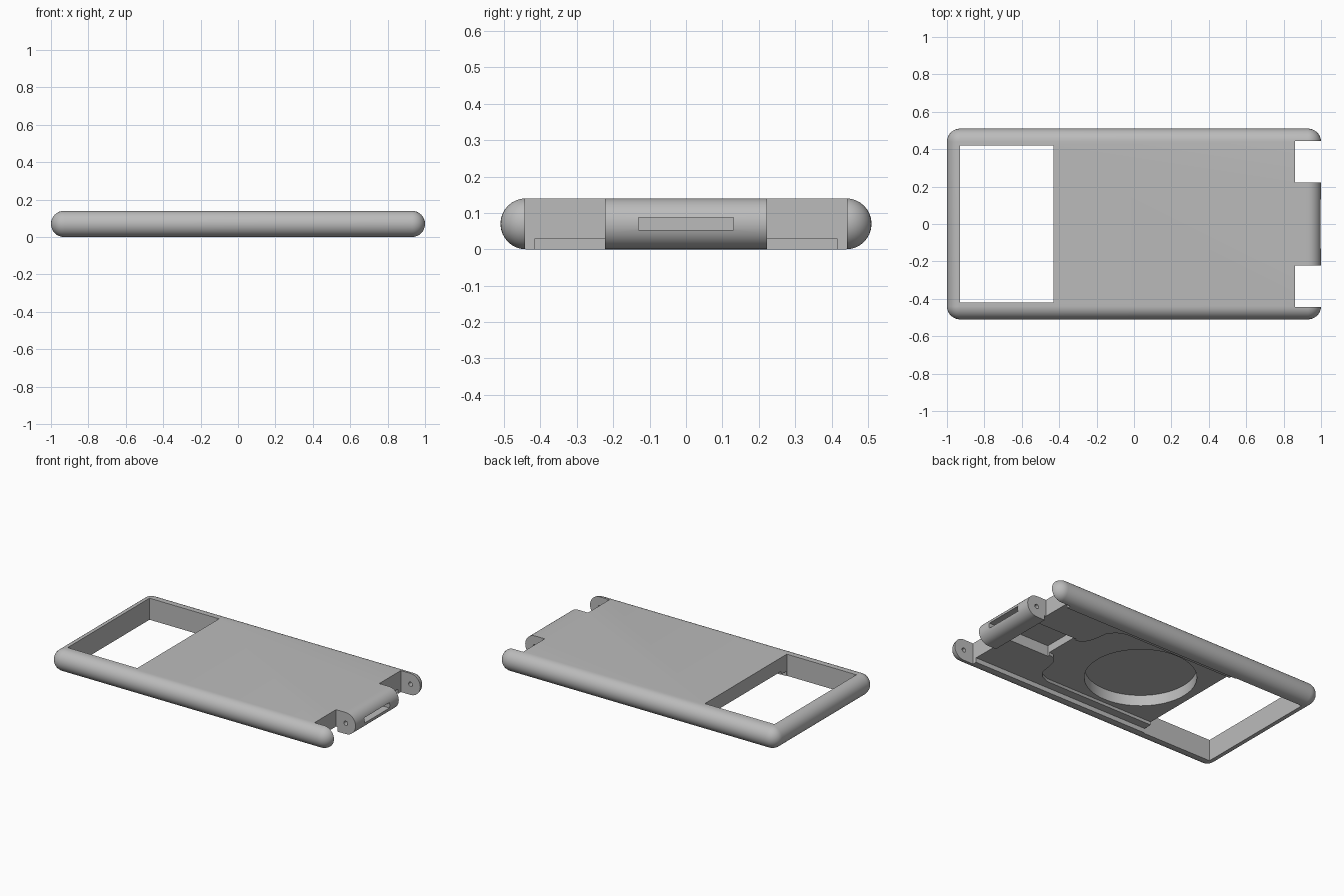
import bpy, bmesh, math
from mathutils import Matrix

if "Cube" in bpy.data.objects:
    bpy.data.objects.remove(bpy.data.objects["Cube"])

R = 0.07            # edge radius, half the thickness
HX, HY = 0.93, 0.44  # corner centres

grey = bpy.data.materials.new("plain grey")
grey.use_nodes = True
grey.diffuse_color = (0.5, 0.5, 0.5, 1)
grey.node_tree.nodes["Principled BSDF"].inputs["Base Color"].default_value = (0.5, 0.5, 0.5, 1)


def finish(bm, name):
    bmesh.ops.recalc_face_normals(bm, faces=bm.faces[:])
    mesh = bpy.data.meshes.new(name)
    bm.to_mesh(mesh)
    bm.free()
    obj = bpy.data.objects.new(name, mesh)
    bpy.context.collection.objects.link(obj)
    mesh.materials.append(grey)
    return obj


def box(name, x, y, z):
    bm = bmesh.new()
    bmesh.ops.create_cube(bm, size=1)
    for v in bm.verts:
        for i, (lo, hi) in enumerate((x, y, z)):
            v.co[i] = lo if v.co[i] < 0 else hi
    return finish(bm, name)


def cylinder(name, radius, length, centre, turn=0, segments=64):
    bm = bmesh.new()
    mat = Matrix.Translation(centre) @ Matrix.Rotation(turn, 4, 'X')
    bmesh.ops.create_cone(bm, cap_ends=True, segments=segments, radius1=radius,
                          radius2=radius, depth=length, matrix=mat)
    return finish(bm, name)


def prism(name, half, z0, z1):
    """Outline mirrored across the x axis and extruded upwards."""
    bm = bmesh.new()
    pts = half + [(x, -y) for x, y in reversed(half)]
    face = bm.faces.new([bm.verts.new((x, y, z0)) for x, y in pts])
    new = bmesh.ops.extrude_face_region(bm, geom=[face])["geom"]
    verts = [g for g in new if isinstance(g, bmesh.types.BMVert)]
    bmesh.ops.translate(bm, verts=verts, vec=(0, 0, z1 - z0))
    return finish(bm, name)


# Case body: rounded slab wrapped around four corner balls
bm = bmesh.new()
for sx in (-1, 1):
    for sy in (-1, 1):
        bmesh.ops.create_uvsphere(bm, u_segments=32, v_segments=16, radius=R,
                                  matrix=Matrix.Translation((sx * HX, sy * HY, R)))
bmesh.ops.delete(bm, geom=bm.faces[:] + bm.edges[:], context='EDGES_FACES')
hull = bmesh.ops.convex_hull(bm, input=bm.verts[:])
inside = [g for g in hull["geom_interior"] if isinstance(g, bmesh.types.BMVert)]
bmesh.ops.delete(bm, geom=inside, context='VERTS')
bmesh.ops.dissolve_limit(bm, angle_limit=math.radians(0.5),
                         verts=bm.verts[:], edges=bm.edges[:])
body = finish(bm, "case_body")

# Window and the stepped pockets of the underside
cutters = [
    box("window_cutter", (-0.93, -0.43), (-0.42, 0.42), (-0.1, 0.3)),
    box("cover_recess_cutter", (-0.5, 0.87), (-0.415, 0.415), (-0.1, 0.03)),
    prism("inner_recess_cutter",
          [(-0.47, 0.36), (0.36, 0.36), (0.42, 0.335), (0.455, 0.29), (0.465, 0.22),
           (0.48, 0.16), (0.515, 0.12), (0.6, 0.11)], -0.05, 0.05),
    cylinder("disc_pocket_cutter", 0.33, 0.16, (-0.05, 0, 0.04), segments=96),
    box("socket_pocket_cutter", (0.55, 0.85), (-0.13, 0.13), (-0.07, 0.1)),
    box("socket_slot_cutter", (0.8, 1.1), (-0.13, 0.13), (0.053, 0.088)),
]

# Hinge gaps and pin holes on both sides
for s in (-1, 1):
    cutters.append(box("hinge_gap_cutter", (0.86, 1.1),
                       sorted((s * 0.222, s * 0.443)), (-0.1, 0.3)))
    cutters.append(cylinder("pin_hole_cutter", 0.014, 0.3, (HX, s * 0.333, R),
                            math.pi / 2, 24))

# The hinge barrel is closed below, so put it back after cutting
for cutter in cutters:
    mod = body.modifiers.new(cutter.name, 'BOOLEAN')
    mod.operation = 'DIFFERENCE'
    mod.solver = 'EXACT'
    mod.object = cutter
    cutter.hide_render = True

# Bake the cuts, then drop the helpers
bpy.context.view_layer.update()
graph = bpy.context.evaluated_depsgraph_get()
baked = bpy.data.meshes.new_from_object(body.evaluated_get(graph))
body.modifiers.clear()
body.data = baked
baked.materials.clear()
baked.materials.append(grey)
for cutter in cutters:
    bpy.data.objects.remove(cutter)

bpy.ops.object.select_all(action='DESELECT')
body.select_set(True)
bpy.context.view_layer.objects.active = body
bpy.ops.object.shade_smooth_by_angle(angle=math.radians(30))
